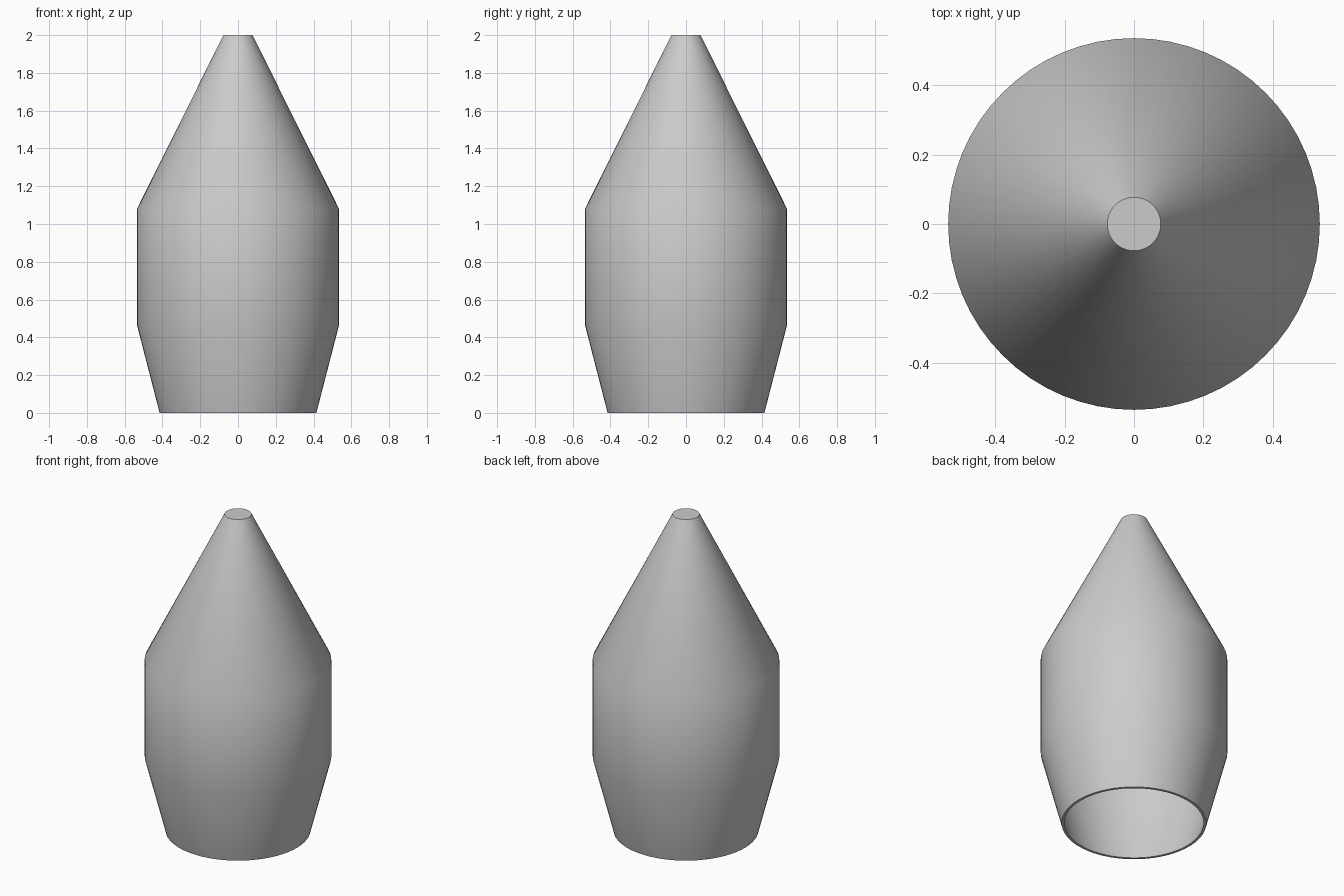
import bpy
import bmesh
import math

cube = bpy.data.objects.get("Cube")
if cube:
    bpy.data.objects.remove(cube, do_unlink=True)

SEGMENTS = 64
WALL = 0.016

grey = bpy.data.materials.new("plain_grey")
grey.use_nodes = True
colour = (0.6, 0.6, 0.6, 1.0)
grey.diffuse_color = colour
grey.node_tree.nodes["Principled BSDF"].inputs["Base Color"].default_value = colour

# Outer profile from the open base to the tip, then the inner wall back down
outer = [(0.415, 0.0), (0.535, 0.465), (0.535, 1.08), (0.077, 2.0)]
inner = [(r - WALL, z) for r, z in outer[:3]] + [(0.062, 2.0 - WALL)]


def add_wall(bm, profile):
    """Revolve a profile into rings joined by quads and return the rings."""
    rings = []
    for r, z in profile:
        angles = [2 * math.pi * i / SEGMENTS for i in range(SEGMENTS)]
        rings.append([bm.verts.new((r * math.cos(a), r * math.sin(a), z)) for a in angles])
    for low, high in zip(rings, rings[1:]):
        bridge(bm, low, high)
    return rings


def bridge(bm, low, high):
    for i in range(SEGMENTS):
        j = (i + 1) % SEGMENTS
        bm.faces.new((low[i], low[j], high[j], high[i]))


# Hollow shell with a closed tip and a thin rim at the open base
bm = bmesh.new()
outside = add_wall(bm, outer)
inside = add_wall(bm, inner)
bm.faces.new(outside[-1])
bm.faces.new(inside[-1])
bridge(bm, outside[0], inside[0])
bmesh.ops.recalc_face_normals(bm, faces=bm.faces)

mesh = bpy.data.meshes.new("hollow_nose_shell")
bm.to_mesh(mesh)
bm.free()
mesh.materials.append(grey)
shell = bpy.data.objects.new("hollow_nose_shell", mesh)
bpy.context.collection.objects.link(shell)

# Smooth walls, sharp rim and tip
bpy.ops.object.select_all(action="DESELECT")
shell.select_set(True)
bpy.context.view_layer.objects.active = shell
bpy.ops.object.shade_smooth_by_angle(angle=math.radians(35))
